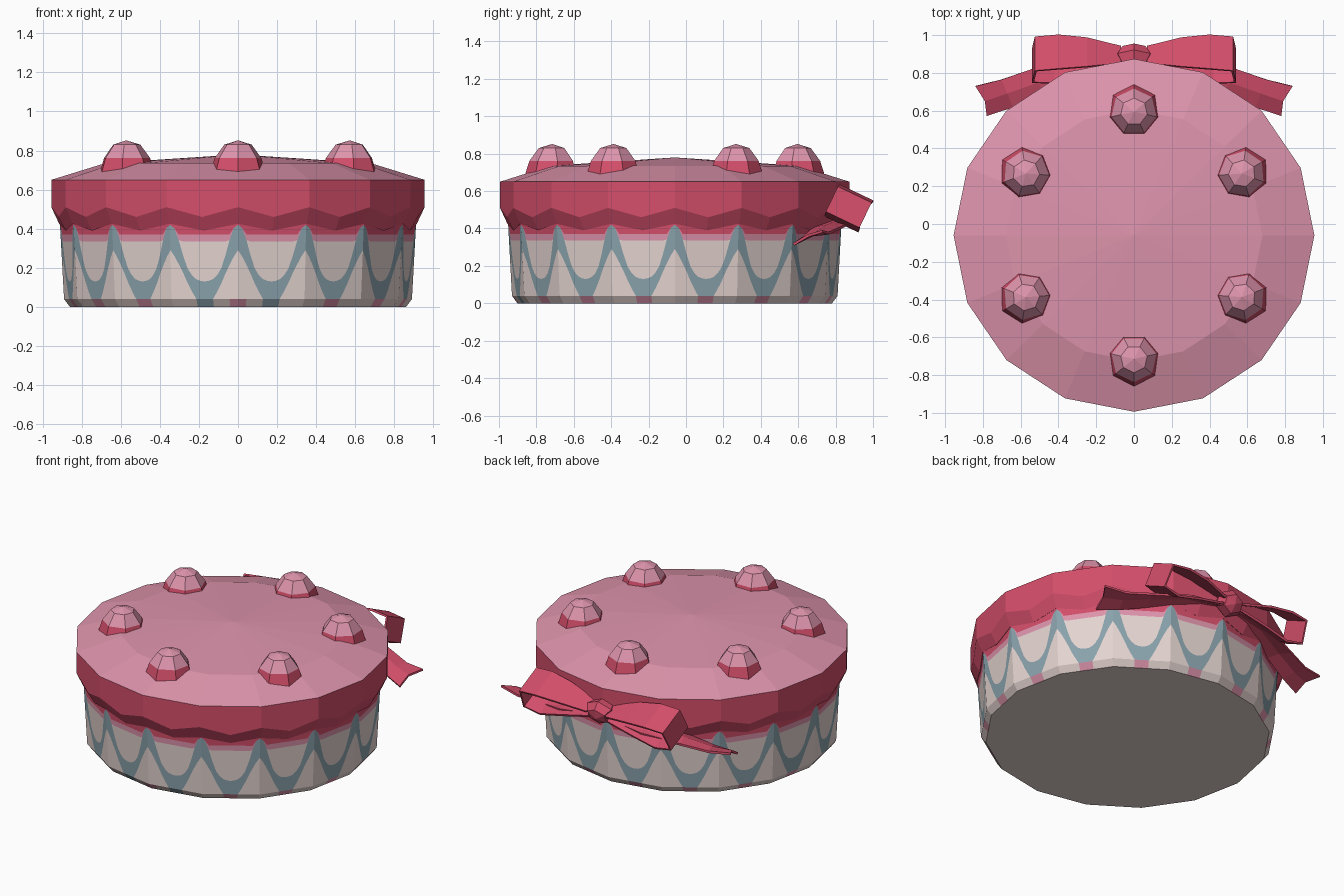
import bpy, bmesh, math
from mathutils import Vector

if "Cube" in bpy.data.objects:
    bpy.data.objects.remove(bpy.data.objects["Cube"])

def material(name, *rgb):
    lin = [((c / 255 + 0.055) / 1.055) ** 2.4 for c in rgb]
    m = bpy.data.materials.new(name)
    m.diffuse_color = (*lin, 1)
    m.use_nodes = True
    m.node_tree.nodes["Principled BSDF"].inputs["Base Color"].default_value = m.diffuse_color
    return m

CREAM = material("cream", 228, 212, 208)
BLUE = material("dusty_blue", 138, 163, 173)
PINK = material("pink_icing", 222, 148, 172)
RED = material("raspberry", 211, 78, 106)

N, CY = 16, -0.06          # sides of the cake, centre in y

def on_ring(s, r, z):
    """Point on a 16-sided ring; s counts sides, starting at the front."""
    def corner(k):
        a = math.tau * k / N - math.pi / 2
        return Vector((r * math.cos(a), CY + 0.978 * r * math.sin(a), z))
    k = math.floor(s)
    return corner(k).lerp(corner(k + 1), s - k)

def finish(name, bm, mats, recalc=True):
    bmesh.ops.remove_doubles(bm, verts=bm.verts, dist=0.0004)
    if recalc:
        bmesh.ops.recalc_face_normals(bm, faces=bm.faces)
    me = bpy.data.meshes.new(name)
    bm.to_mesh(me)
    bm.free()
    for m in mats:
        me.materials.append(m)
    ob = bpy.data.objects.new(name, me)
    bpy.context.collection.objects.link(ob)
    return ob

def skin(bm, columns, colour, closed=True):
    """Quads between neighbouring columns of points; colour(column, level)."""
    cols = [[bm.verts.new(p) for p in c] for c in columns]
    for i in range(len(cols) if closed else len(cols) - 1):
        a, b = cols[i], cols[(i + 1) % len(cols)]
        for j in range(len(a) - 1):
            f = bm.faces.new((a[j], b[j], b[j + 1], a[j + 1]))
            f.material_index = colour(i, j)
    return cols

def curve(u, pts):
    for (a, p), (b, q) in zip(pts, pts[1:]):
        if u <= b:
            return p + (q - p) * (u - a) / (b - a)
    return pts[-1][1]

# Cake body: wall split along the scalloped garland and the icing drips
LOW = [(0, 0.04), (0.25, 0.04), (0.45, 0.10), (0.65, 0.18), (0.85, 0.25), (1, 0.29)]
HIGH = [(0, 0.13), (0.2, 0.135), (0.35, 0.155), (0.55, 0.21), (0.68, 0.30),
        (0.85, 0.40), (1, 0.42)]
STEPS = 16
samples = [i / STEPS for i in range(N * STEPS)]

def wall_column(s):
    u = abs((s % 1) - 0.5) * 2
    low, high = curve(u, LOW), curve(u, HIGH)
    pink = max(high, 0.335)
    levels = [0.04, low, high, pink, max(pink, 0.37), 0.46]
    return [on_ring(s, 0.89 + 0.055 * (z - 0.04), z) for z in levels]

bm = bmesh.new()
skin(bm, [wall_column(s) for s in samples], lambda i, j: (0, 1, 0, 2, 3)[j])
finish("cake_body", bm, [CREAM, BLUE, PINK, RED])

# Bevelled foot with small painted dots, closed underneath
def foot_colour(i, j):
    s = (i + 0.5) / STEPS
    if min(s, N - s) < 0.13:
        return 2
    if abs(s % 1 - 0.5) < 0.13:
        return 1 if min(s, N - s) < 1 else 2
    return 0

bm = bmesh.new()
cols = skin(bm, [[on_ring(s, 0.86, 0), on_ring(s, 0.89, 0.04)] for s in samples], foot_colour)
bm.faces.new([c[0] for c in cols])
finish("cake_foot", bm, [CREAM, BLUE, PINK])

# Icing cap: pink domed top, raspberry side with a wavy lower lip
bm = bmesh.new()
columns = []
for i in range(2 * N):
    s, d = i / 2, i % 2
    columns.append([on_ring(s, 0.90, 0.435 - 0.035 * d),
                    on_ring(s, 0.915, 0.425 - 0.035 * d),
                    on_ring(s, 0.955, 0.51 - 0.05 * d),
                    on_ring(s, 0.955, 0.65),
                    on_ring(s, 0.68, 0.735),
                    Vector((0, CY, 0.78))])
skin(bm, columns, lambda i, j: 0 if j >= 3 else 1)
finish("icing_cap", bm, [PINK, RED])

# Six seven-sided sweets around the top
for k in range(6):
    a = math.pi / 2 + k * math.pi / 3
    c = Vector((0.66 * math.cos(a), CY + 0.655 * math.sin(a), 0))
    bm = bmesh.new()
    columns = []
    for i in range(7):
        t = a + math.tau * i / 7
        d = Vector((math.cos(t), math.sin(t), 0))
        columns.append([c + d * r + Vector((0, 0, z)) for r, z in
                        ((0.145, 0.69), (0.122, 0.762), (0.072, 0.83), (0, 0.852))])
    skin(bm, columns, lambda i, j: 1 if j == 0 else 0)
    finish(f"sweet_{k + 1}", bm, [PINK, RED])

# Bow at the back, in a tilted frame: w across the ribbon, t out of its face
W, T = Vector((0, 0.9, -0.43)), Vector((0, 0.43, 0.9))
BOW = Vector((0, 0.865, 0.505))

def ribbon(name, columns):
    bm = bmesh.new()
    skin(bm, columns, lambda i, j: 0, closed=False)
    ob = finish(name, bm, [RED])
    sol = ob.modifiers.new("thickness", "SOLIDIFY")
    sol.thickness, sol.offset = 0.014, 0
    ob.modifiers.new("mirror", "MIRROR")
    return ob

loop = [(0.07, 0.02, 0.05), (0.25, 0.07, 0.085), (0.40, 0.09, 0.10), (0.52, 0.08, 0.10),
        (0.535, -0.06, 0.10), (0.42, -0.085, 0.10), (0.25, -0.05, 0.08), (0.07, -0.02, 0.05)]
ribbon("bow_loops", [[BOW + Vector((x, 0.025 * (1 - x / 0.54), 0)) + T * t + W * (h * e)
                      for e in (-1, 1)] for x, t, h in loop])

tail = [((0.05, 0.90, 0.47), (0.05, 0.82, 0.48)),
        ((0.30, 0.90, 0.44), (0.28, 0.78, 0.44)),
        ((0.54, 0.82, 0.40), (0.47, 0.68, 0.40)),
        ((0.70, 0.765, 0.375), (0.64, 0.62, 0.345)),
        ((0.84, 0.73, 0.385), (0.78, 0.575, 0.315))]
columns = []
for a, b in tail:
    a, b = Vector(a), Vector(b)
    columns.append([a, (a + b) / 2 + Vector((0, 0, 0.012)), b])
columns[-1][1] += Vector((-0.02, 0, 0))        # notched end
ribbon("bow_tails", columns)

# Faceted knot
bm = bmesh.new()
bmesh.ops.create_uvsphere(bm, u_segments=6, v_segments=4, radius=1)
for v in bm.verts:
    x, y, z = v.co
    v.co = Vector((0, 0.885, 0.505)) + Vector((0.1 * x, 0, 0)) + T * (0.085 * y) + W * (0.07 * z)
finish("bow_knot", bm, [RED])
